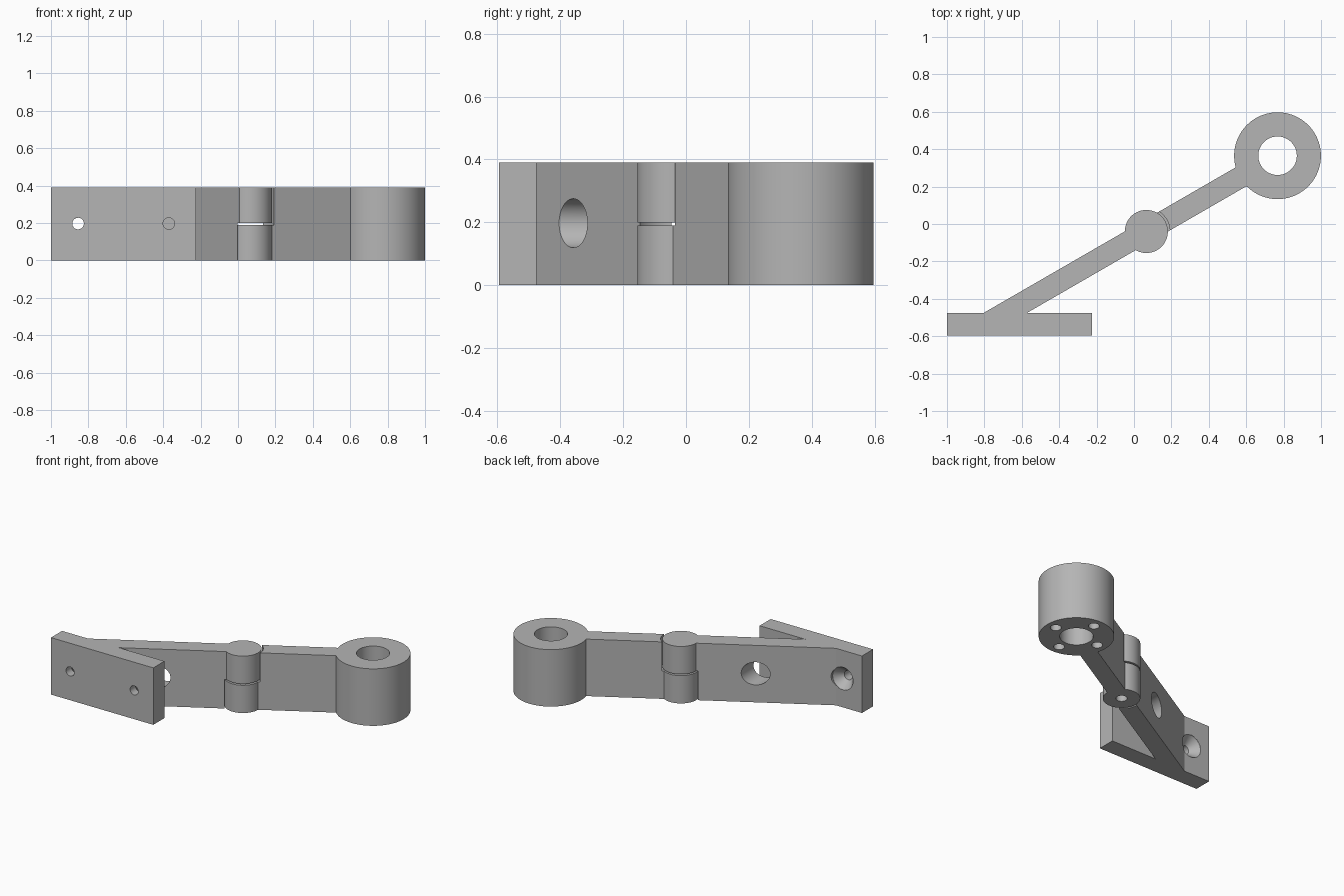
import bpy, bmesh, math
from mathutils import Vector, Matrix

cube = bpy.data.objects.get("Cube")
if cube:
    bpy.data.objects.remove(cube, do_unlink=True)

grey = bpy.data.materials.new("plain grey")
grey.use_nodes = True
GREY = (0.46, 0.46, 0.46, 1)
grey.diffuse_color = GREY
grey.node_tree.nodes["Principled BSDF"].inputs["Base Color"].default_value = GREY

HEIGHT = 0.39
GAP_LOW, GAP_HIGH = 0.19, 0.2
KNUCKLE_R, CLEARANCE_R, PIN_R = 0.115, 0.126, 0.035
ALONG = Vector((math.cos(math.radians(30)), 0.5))
ACROSS = Vector((-ALONG.y, ALONG.x)) * 0.058
HINGE = Vector((0.066, -0.04))
RING = HINGE + ALONG * 0.81


def make_object(name, bm):
    bmesh.ops.recalc_face_normals(bm, faces=bm.faces)
    mesh = bpy.data.meshes.new(name)
    bm.to_mesh(mesh)
    bm.free()
    mesh.materials.append(grey)
    obj = bpy.data.objects.new(name, mesh)
    bpy.context.collection.objects.link(obj)
    return obj


def prism(name, outline):
    """Extrude a plan outline to the full height."""
    bm = bmesh.new()
    face = bm.faces.new([bm.verts.new((p[0], p[1], 0)) for p in outline])
    top = bmesh.ops.extrude_face_region(bm, geom=[face])["geom"]
    verts = [v for v in top if isinstance(v, bmesh.types.BMVert)]
    bmesh.ops.translate(bm, verts=verts, vec=(0, 0, HEIGHT))
    return make_object(name, bm)


def upright(name, centre, radius, low, high, sides=96):
    bm = bmesh.new()
    bmesh.ops.create_cone(bm, cap_ends=True, segments=sides, radius1=radius, radius2=radius,
                          depth=high - low,
                          matrix=Matrix.Translation((centre[0], centre[1], (low + high) / 2)))
    return make_object(name, bm)


def bore(x, y0, y1, r0, r1):
    """Round or tapered cutter lying along y at mid height."""
    bm = bmesh.new()
    place = Matrix.Translation((x, (y0 + y1) / 2, HEIGHT / 2 + 0.002))
    bmesh.ops.create_cone(bm, cap_ends=True, segments=64, radius1=r0, radius2=r1, depth=y1 - y0,
                          matrix=place @ Matrix.Rotation(-math.pi / 2, 4, "X"))
    return make_object("cutter", bm)


def combine(target, other, operation):
    mod = target.modifiers.new(operation.lower(), "BOOLEAN")
    mod.operation, mod.solver, mod.object = operation, "EXACT", other
    other.hide_render = True
    bpy.context.view_layer.objects.active = target
    bpy.ops.object.modifier_apply(modifier=mod.name)
    bpy.data.objects.remove(other, do_unlink=True)


def finish(obj):
    bpy.ops.object.select_all(action="DESELECT")
    obj.select_set(True)
    bpy.context.view_layer.objects.active = obj
    bpy.ops.object.shade_smooth_by_angle(angle=math.radians(25))


# Wall bracket: sloping arm, mounting plate and upper hinge knuckle
foot = HINGE - ALONG * (0.49 / ALONG.y)
spread = Vector((0.116, 0))
bracket = prism("wall_bracket", [foot - spread, foot + spread, HINGE - ACROSS, HINGE + ACROSS])
combine(bracket, upright("cutter", HINGE, CLEARANCE_R, -0.1, GAP_HIGH), "DIFFERENCE")
combine(bracket, upright("knuckle", HINGE, KNUCKLE_R, GAP_HIGH, HEIGHT), "UNION")
plate = prism("plate", [(-1, -0.595), (-0.225, -0.595), (-0.225, -0.475), (-1, -0.475)])
combine(bracket, plate, "UNION")

# Screw holes: shank, countersink and screwdriver access through the arm
for x in (-0.855, -0.37):
    combine(bracket, bore(x, -0.7, -0.5, 0.031, 0.031), "DIFFERENCE")
    combine(bracket, bore(x, -0.535, -0.475, 0.031, 0.078), "DIFFERENCE")
    combine(bracket, bore(x, -0.476, 0.2, 0.078, 0.078), "DIFFERENCE")

# Blind pin hole in the upper knuckle
combine(bracket, upright("cutter", HINGE, PIN_R, 0.1, 0.3, 32), "DIFFERENCE")
finish(bracket)

# Swing arm: straight arm, lower hinge knuckle and end ring
arm = prism("swing_arm", [HINGE - ACROSS, RING - ACROSS, RING + ACROSS, HINGE + ACROSS])
combine(arm, upright("cutter", HINGE, CLEARANCE_R, GAP_LOW, HEIGHT + 0.1), "DIFFERENCE")
combine(arm, upright("knuckle", HINGE, KNUCKLE_R, 0, GAP_LOW), "UNION")
combine(arm, upright("ring", RING, 0.232, 0, HEIGHT), "UNION")
combine(arm, upright("cutter", RING, 0.103, -0.1, HEIGHT + 0.1), "DIFFERENCE")
combine(arm, upright("cutter", HINGE, PIN_R, -0.1, HEIGHT, 32), "DIFFERENCE")

# Four blind fixing holes under the ring
for i in range(4):
    turn = math.pi / 2 * i
    spot = RING + Vector((math.cos(turn), math.sin(turn))) * 0.166
    combine(arm, upright("cutter", spot, 0.034, -0.1, 0.2, 32), "DIFFERENCE")
finish(arm)
